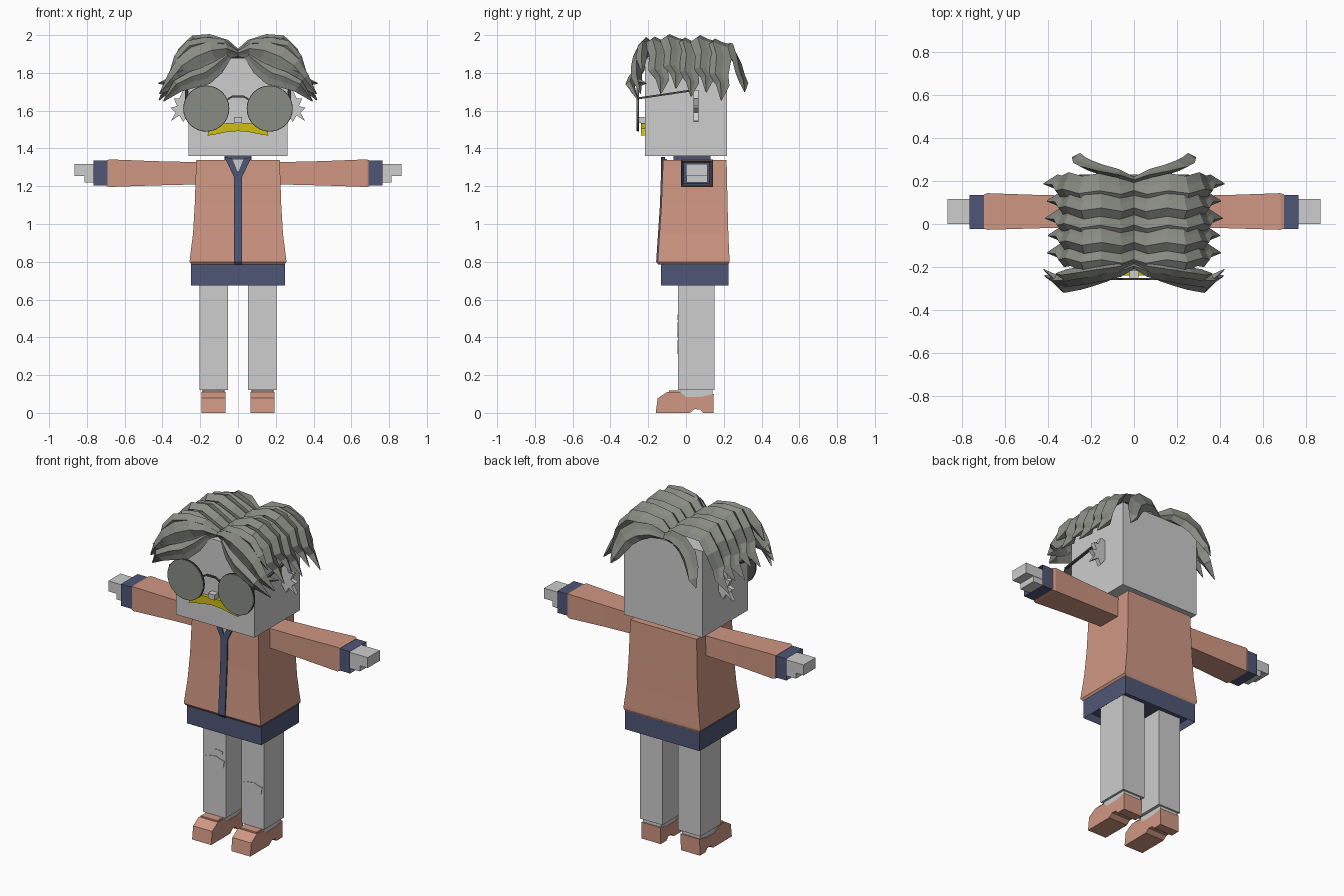
import bpy, bmesh, math
from mathutils import Vector

if "Cube" in bpy.data.objects:
    bpy.data.objects.remove(bpy.data.objects["Cube"], do_unlink=True)


def material(name, rgb):
    m = bpy.data.materials.new(name)
    m.use_nodes = True
    m.diffuse_color = (*rgb, 1)
    m.node_tree.nodes["Principled BSDF"].inputs["Base Color"].default_value = (*rgb, 1)
    return m


GREY = material("pale grey", (0.61, 0.61, 0.61))
CORAL = material("coral", (0.63, 0.31, 0.225))
NAVY = material("navy", (0.078, 0.094, 0.18))
HAIR = material("ash hair", (0.25, 0.26, 0.23))
YELLOW = material("mustard", (0.62, 0.52, 0.005))
DARK = material("dark frame", (0.07, 0.07, 0.07))


def finish(name, bm, mat, mirror=False):
    bmesh.ops.recalc_face_normals(bm, faces=bm.faces[:])
    me = bpy.data.meshes.new(name)
    bm.to_mesh(me)
    bm.free()
    me.materials.append(mat)
    ob = bpy.data.objects.new(name, me)
    bpy.context.collection.objects.link(ob)
    if mirror:
        ob.modifiers.new("mirror", 'MIRROR').use_axis[0] = True
    return ob


def skin(rings):
    """Join equal rings of points into a capped solid."""
    bm = bmesh.new()
    loops = [[bm.verts.new(p) for p in ring] for ring in rings]
    for a, b in zip(loops, loops[1:]):
        for i in range(len(a)):
            j = (i + 1) % len(a)
            bm.faces.new((a[i], a[j], b[j], b[i]))
    bm.faces.new(loops[0])
    bm.faces.new(loops[-1][::-1])
    return bm


def rect(x0, x1, y0, y1, z):
    return [(x0, y0, z), (x1, y0, z), (x1, y1, z), (x0, y1, z)]


def box(name, xs, ys, zs, mat, mirror=False, hollow=None):
    bm = skin([rect(*xs, *ys, z) for z in zs])
    if hollow:  # recess the face that looks along the given direction
        bmesh.ops.recalc_face_normals(bm, faces=bm.faces[:])
        face = max(bm.faces, key=lambda f: f.normal.dot(Vector(hollow)))
        bmesh.ops.inset_region(bm, faces=[face], thickness=0.015)
        bmesh.ops.translate(bm, verts=face.verts, vec=Vector(hollow) * -0.04)
    return finish(name, bm, mat, mirror)


def plate(name, pts, y0, y1, mat, mirror=False):
    """Outline in x and z, extruded along y."""
    return finish(name, skin([[(x, y, z) for x, z in pts] for y in (y0, y1)]), mat, mirror)


def disc(cx, cz, r, n=32):
    return [(cx + r * math.cos(math.tau * i / n), cz + r * math.sin(math.tau * i / n)) for i in range(n)]


# Head, neck and face
box("head", (-.262, .262), (-.217, .217), (1.36, 1.88), GREY)
box("neck", (-.05, .05), (-.04, .11), (1.3, 1.37), GREY)
box("nose", (-.022, .022), (-.255, -.21), (1.535, 1.567), GREY)
half = [(0, 1.492), (.07, 1.485), (.13, 1.472), (.162, 1.468), (.15, 1.505), (.08, 1.533), (0, 1.535)]
plate("moustache", half + [(-x, z) for x, z in half[-2:0:-1]], -.238, -.21, YELLOW)
plate("ears", [(.25, 1.70), (.29, 1.71), (.31, 1.665), (.34, 1.665), (.322, 1.625), (.358, 1.615),
               (.33, 1.59), (.355, 1.545), (.31, 1.575), (.29, 1.54), (.25, 1.60)], .04, .065, GREY, True)

# Round glasses
plate("lenses", disc(.168, 1.611, .118), -.261, -.254, HAIR, True)
plate("lens_rims", disc(.168, 1.611, .122), -.258, -.25, DARK, True)
plate("glasses_bridge", [(-.055, 1.655), (-.03, 1.67), (.03, 1.67), (.055, 1.655),
                         (.055, 1.665), (.03, 1.68), (-.03, 1.68), (-.055, 1.665)], -.26, -.25, DARK)
finish("glasses_arms", skin([[(x, y, z + d) for x, d in ((.266, 0), (.28, 0), (.28, .01), (.266, .01))]
                             for y, z in ((-.255, 1.66), (.05, 1.705))]), DARK, True)

# Jacket body, flaring toward the bottom, with the zip following its front
jacket = [(.785, .245, -.138, .224), (.80, .256, -.15, .23), (.815, .255, -.149, .23), (.95, .238, -.14, .224),
          (1.1, .229, -.13, .22), (1.338, .221, -.121, .215)]
finish("jacket", skin([rect(-w, w, f, b, z) for z, w, f, b in jacket]), CORAL)
zip_rows = [r for r in jacket if r[0] < 1.2] + [(1.28, 0, -.124, 0)]
finish("zip", skin([rect(-.022, .022, f - .008, f + .01, z) for z, _, f, _ in zip_rows]), NAVY)
box("jacket_hem", (-.248, .248), (-.132, .225), (.675, .787), NAVY, hollow=(0, 0, -1))
box("collar", (-.072, .072), (-.065, .13), (1.33, 1.36), NAVY)
plate("shirt_gap", [(-.045, 1.345), (.045, 1.345), (0, 1.265)], -.126, -.1, GREY)
plate("lapels", [(.03, 1.345), (.072, 1.355), (.06, 1.33), (.022, 1.25), (0, 1.25), (0, 1.272)],
      -.133, -.11, NAVY, True)

# Arms, cuffs and hands
sleeve = [(.2, -.014, .13, 1.21, 1.327), (.45, -.02, .135, 1.204, 1.333), (.68, -.027, .143, 1.196, 1.342),
          (.695, -.022, .138, 1.2, 1.337)]
finish("sleeves", skin([[(x, y0, z0), (x, y1, z0), (x, y1, z1), (x, y0, z1)]
                        for x, y0, y1, z0, z1 in sleeve]), CORAL, True)
box("cuffs", (.69, .764), (-.023, .134), (1.204, 1.335), NAVY, True, hollow=(1, 0, 0))
box("hands", (.7, .865), (0, .115), (1.255, 1.318), GREY, True)
box("thumbs", (.7, .812), (.002, .113), (1.22, 1.256), GREY, True)

# Legs with knee patches
box("legs", (.052, .203), (-.042, .15), (.12, .76), GREY, True)
box("ankles", (.07, .19), (-.03, .14), (.07, .13), GREY, True)


def patch(name, cx, cz, w, h):
    shape = [(-1, .5), (-.8, -.6), (-.4, -1), (.5, -.9), (.9, -.5), (1, .6), (.6, .7), (.2, 1), (-.6, .8)]
    plate(name, [(cx + w * x, cz + h * z) for x, z in shape], -.046, -.04, GREY)


patch("right_knee_patch", -.128, .44, .068, .04)
patch("right_small_patch", -.106, .507, .035, .015)
patch("left_knee_patch", .125, .35, .068, .037)

# Shoes from a side outline in y and z
shoe = [(-.16, 0), (.02, 0), (.045, .02), (.075, .018), (.09, 0), (.145, 0), (.147, .1), (.08, .085),
        (0, .085), (-.03, .108), (-.1, .11), (-.15, .078)]
finish("shoes", skin([[(x, y, z) for y, z in shoe] for x in (.067, .194)]), CORAL, True)
box("shoe_tongues", (.075, .186), (-.09, -.035), (.09, .118), CORAL, True)


def lock(name, path, thick, facing=None):
    """Tapering hair lock along (x, y, z, half width), mirrored to both sides."""
    pts = [Vector(p[:3]) for p in path]
    section = [(-1, .2), (-.35, 1), (.3, .45), (1, .1), (0, -.6)]
    rings = []
    for i, (c, p) in enumerate(zip(pts, path)):
        along = (pts[min(i + 1, len(pts) - 1)] - pts[max(i - 1, 0)]).normalized()
        if facing:
            out = Vector(facing)
            side = along.cross(out).normalized()
        else:
            side = Vector((0, 1, 0))
            out = side.cross(along).normalized()
            if i == 0:
                out = Vector((0, 0, 1))
        if out.z < 0 and not facing:
            out = -out
        t = thick * min(1, p[3] / .03)
        rings.append([c + side * p[3] * u + out * t * v for u, v in section])
    finish(name, skin(rings), HAIR, True)


# Shingled locks running from the parting over the sides
arc = [(0, 1.885, .05), (.07, 1.932, .056), (.16, 1.957, .06), (.235, 1.95, .06), (.295, 1.89, .058),
       (.325, 1.81, .052), (.345, 1.76, .035), (.41, 1.69, .003)]
for k, (y, drop, reach) in enumerate([(-.155, .0, .98), (-.075, -.02, .97), (.005, .015, 1.0),
                                      (.085, .0, .98), (.165, .035, 1.02)]):
    path = []
    for i, (x, z, w) in enumerate(arc):
        f = i / (len(arc) - 1)
        sway = .008 * (-1) ** i + .03 * f * f
        path.append((x * reach, y + sway, z - drop * f + .008 * (k % 2), w))
    lock(f"side_lock_{k + 1}", path, .035)

# Fringe sweeping off the forehead
front = (0, -1, 0)
lock("fringe_upper", [(0, -.19, 1.90, .015), (.06, -.21, 1.915, .04), (.13, -.23, 1.895, .075),
                      (.21, -.245, 1.86, .085), (.28, -.255, 1.82, .07), (.34, -.255, 1.76, .045),
                      (.415, -.24, 1.69, .003)], .035, front)
lock("fringe_lower", [(.05, -.215, 1.89, .02), (.11, -.235, 1.83, .04), (.17, -.255, 1.785, .048),
                      (.24, -.275, 1.765, .045), (.32, -.29, 1.73, .035), (.395, -.25, 1.65, .003)], .03, front)
lock("fringe_curl", [(.24, -.235, 1.82, .04), (.31, -.26, 1.79, .045), (.36, -.25, 1.75, .025),
                     (.42, -.21, 1.745, .003)], .03, front)
lock("fringe_top", [(0, -.17, 1.90, .012), (.08, -.19, 1.945, .035), (.17, -.205, 1.945, .045),
                    (.25, -.22, 1.93, .045), (.31, -.23, 1.87, .035), (.36, -.23, 1.8, .004)], .035, front)

# Locks draping over the back corners
back = (0, 1, 0)
lock("back_lock", [(0, .2, 1.895, .02), (.07, .225, 1.92, .04), (.15, .245, 1.905, .055),
                   (.21, .265, 1.86, .055), (.24, .28, 1.80, .045), (.26, .3, 1.75, .03),
                   (.285, .31, 1.70, .003)], .03, back)
